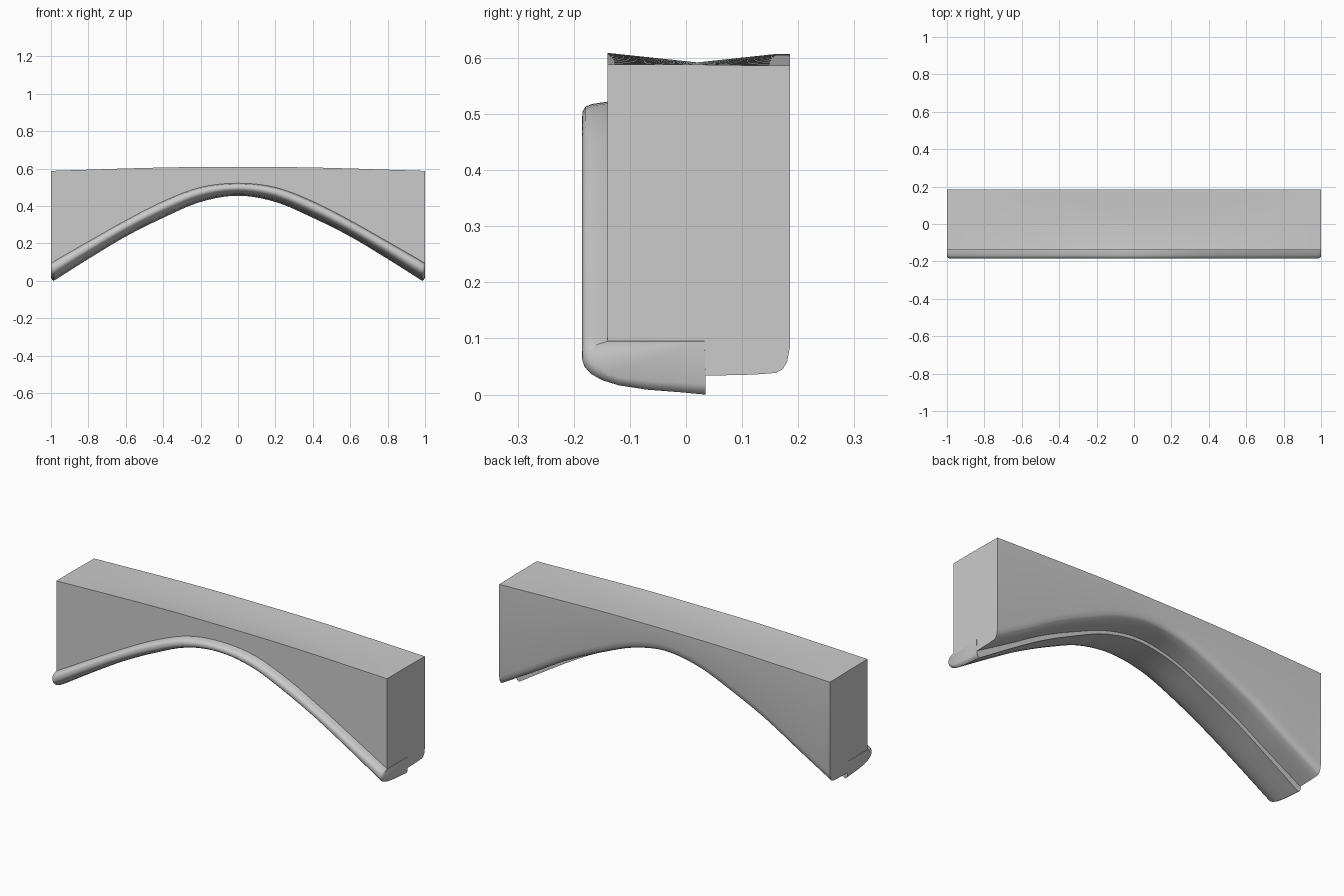
import bpy, bmesh, math

if "Cube" in bpy.data.objects:
    bpy.data.objects.remove(bpy.data.objects["Cube"])


def curve(points, x):
    """Smooth height of a symmetric arch at x, from (x, z) points for x >= 0."""
    x = abs(x)
    pts = [(-points[1][0], points[1][1])] + points
    end, prev = pts[-1], pts[-2]
    pts.append((2 * end[0] - prev[0], 2 * end[1] - prev[1]))
    for i in range(1, len(pts) - 2):
        (x0, z0), (x1, z1), (x2, z2), (x3, z3) = pts[i - 1:i + 3]
        if x <= x2 + 1e-6:
            h = x2 - x1
            t = (x - x1) / h
            m1 = (z2 - z0) / (x2 - x0) * h
            m2 = (z3 - z1) / (x3 - x1) * h
            return ((2*t**3 - 3*t**2 + 1) * z1 + (t**3 - 2*t**2 + t) * m1
                    + (3*t**2 - 2*t**3) * z2 + (t**3 - t**2) * m2)
    return points[-1][1]


def loft(name, stations, section):
    """Skin closed (y, z) sections placed along x."""
    bm = bmesh.new()
    rings = [[bm.verts.new((x, y, z)) for y, z in section(x)] for x in stations]
    n = len(rings[0])
    for a, b in zip(rings, rings[1:]):
        for i in range(n):
            j = (i + 1) % n
            bm.faces.new((a[i], a[j], b[j], b[i]))
    bm.faces.new(rings[0])
    bm.faces.new(rings[-1])
    bmesh.ops.recalc_face_normals(bm, faces=bm.faces)
    mesh = bpy.data.meshes.new(name)
    bm.to_mesh(mesh)
    bm.free()
    ob = bpy.data.objects.new(name, mesh)
    bpy.context.collection.objects.link(ob)
    bpy.ops.object.select_all(action='DESELECT')
    ob.select_set(True)
    bpy.context.view_layer.objects.active = ob
    bpy.ops.object.shade_smooth_by_angle(angle=math.radians(40))
    return ob


WALL_LOW = [(0, .473), (.2, .44), (.4, .36), (.6, .265), (.8, .148), (1, .033)]
TRIM_LOW = [(0, .455), (.2, .422), (.4, .337), (.6, .237), (.8, .117), (.985, 0)]
TRIM_TOP = [(0, .522), (.2, .5), (.4, .425), (.6, .323), (.8, .21), (1, .095)]
WALL_TOP = [(0, .609), (.4, .606), (1, .588)]


# Arched wall with a slightly dished top and a rounded rear lower edge
def wall_section(x):
    w, top = curve(WALL_LOW, x), curve(WALL_TOP, x)
    mid = .592 - .004 * abs(x)
    return [(-.14, w), (.035, w), (.12, w + .002), (.16, w + .005),
            (.172, w + .011), (.18, w + .024), (.185, w + .05),
            (.185, top - .002), (.16, top - .002), (.02, mid), (-.14, top)]


# Rounded moulding along the front of the arch
PROFILE = [(.035, 0), (-.01, .04), (-.07, .085), (-.12, .16), (-.15, .25),
           (-.17, .36), (-.181, .48), (-.185, .6), (-.184, .75),
           (-.179, .87), (-.167, .94), (-.14, 1), (.033, 1)]


def trim_section(x):
    over = max(0, (abs(x) - .985) / .015)
    low = curve(TRIM_LOW, min(abs(x), .985)) + .018 * over ** 2
    top = curve(TRIM_TOP, x)
    return [(y + (.012 * over ** 2 if y < -.145 else 0), low + t * (top - low))
            for y, t in PROFILE]


N = 48
loft("arch_wall", [.999 * (2 * i / N - 1) for i in range(N + 1)], wall_section)
ends = [.993, .997, 1]
xs = [-x for x in reversed(ends)] + [.985 * (2 * i / N - 1) for i in range(N + 1)] + ends
loft("arch_trim", xs, trim_section)
